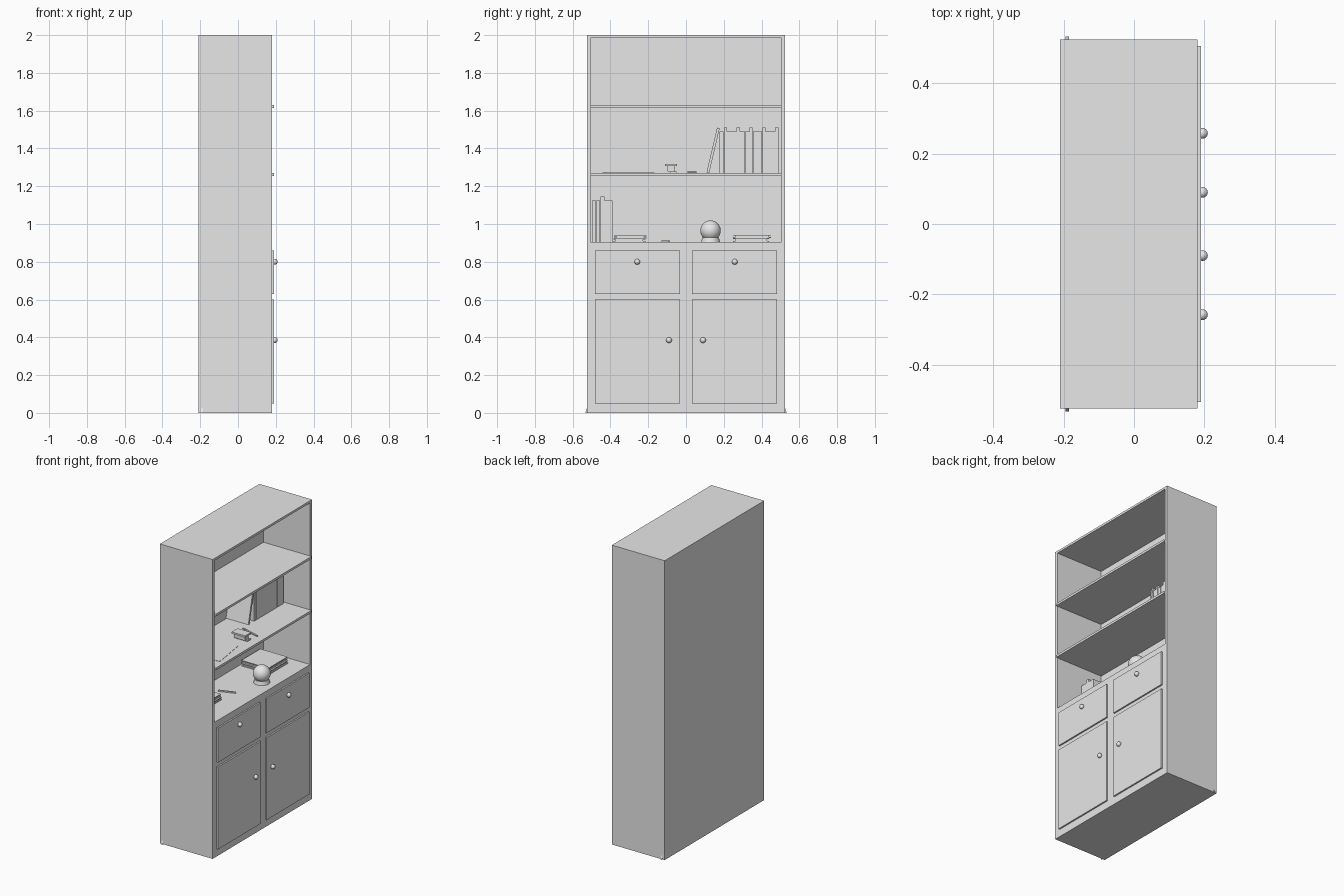
import bpy
import math
from mathutils import Matrix

if "Cube" in bpy.data.objects:
    bpy.data.objects.remove(bpy.data.objects["Cube"], do_unlink=True)

grey = bpy.data.materials.new("plain_grey")
grey.use_nodes = True
grey.diffuse_color = (0.8, 0.8, 0.8, 1)
grey.node_tree.nodes["Principled BSDF"].inputs["Base Color"].default_value = (0.8, 0.8, 0.8, 1)


def box(name, x, y, z):
    """Box from (min, max) ranges on each axis."""
    bpy.ops.mesh.primitive_cube_add(size=1)
    ob = bpy.context.object
    ob.name = name
    ranges = (x, y, z)
    size = Matrix.Diagonal([b - a for a, b in ranges] + [1])
    ob.data.transform(size)
    ob.location = [(a + b) / 2 for a, b in ranges]
    ob.data.materials.append(grey)
    return ob


def ball(name, location, radius):
    bpy.ops.mesh.primitive_uv_sphere_add(segments=24, ring_count=16, radius=radius, location=location)
    ob = bpy.context.object
    ob.name = name
    ob.data.materials.append(grey)
    bpy.ops.object.shade_smooth()
    return ob


def book(name, y, thick, z, height, depth=0.16):
    """Upright hardback: two covers, a spine and a recessed page block."""
    x0, x1 = -0.165, -0.165 + depth
    cover = 0.003
    box(name + "_cover_a", (x0, x1), (y, y + cover), (z, z + height))
    box(name + "_cover_b", (x0, x1), (y + thick - cover, y + thick), (z, z + height))
    box(name + "_spine", (x1 - cover, x1), (y + cover, y + thick - cover), (z, z + height))
    box(name + "_pages", (x0, x1 - cover), (y + cover, y + thick - cover), (z, z + height - 0.006))


def flat_book(name, x, y, z):
    """Lying hardback with pages set in from the covers."""
    cover = 0.005
    box(name + "_bottom", x, y, (z[0], z[0] + cover))
    box(name + "_top", x, y, (z[1] - cover, z[1]))
    box(name + "_pages", (x[0] + 0.005, x[1] - 0.005), (y[0] + 0.012, y[1] - 0.012),
        (z[0] + cover, z[1] - cover))


# Carcass with the open shelf space hollowed out
COUNTER, SHELF = 0.905, 1.27
carcass = box("carcass", (-0.21, 0.18), (-0.525, 0.525), (0, 2))
cutter = box("opening_cutter", (-0.165, 0.4), (-0.505, 0.505), (COUNTER, 1.985))
cutter.hide_render = True
cut = carcass.modifiers.new("opening", "BOOLEAN")
cut.object = cutter
cut.solver = "EXACT"
bpy.context.view_layer.objects.active = carcass
bpy.ops.object.modifier_apply(modifier="opening")
bpy.data.objects.remove(cutter, do_unlink=True)

# Shelves
for name, top in (("upper_shelf", 1.63), ("middle_shelf", SHELF)):
    box(name, (-0.17, 0.19), (-0.506, 0.506), (top - 0.015, top))

# Drawers, doors and round knobs, plus small foot wedges
for side, s in (("left", 1), ("right", -1)):
    y = sorted((0.032 * s, 0.482 * s))
    box(side + "_drawer", (0.17, 0.19), y, (0.63, 0.86))
    box(side + "_door", (0.17, 0.19), y, (0.05, 0.6))
    ball(side + "_drawer_knob", (0.195, 0.258 * s, 0.8), 0.015)
    ball(side + "_door_knob", (0.195, 0.09 * s, 0.385), 0.015)
    wedge = box(side + "_foot_wedge", (-0.195, -0.185), sorted((0.52 * s, 0.533 * s)), (0, 0.04))
    for v in wedge.data.vertices:
        if v.co.z > 0:
            v.co.y = -s * 0.0065

# Row of books on the middle shelf, every third one taller
y = 0.178
for i in range(14):
    thick = (0.022, 0.018, 0.028)[i % 3]
    book(f"shelf_book_{i}", y, thick - 0.001, SHELF, 0.24 if i % 3 == 1 else 0.22)
    y += thick

# Book leaning against the row
leaning = box("leaning_book", (-0.165, 0), (-0.007, 0.007), (0, 0.243))
leaning.data.transform(Matrix.Translation((0, 0, 0.1215)))
leaning.location = (-0.083, 0.116, SHELF + 0.002)
leaning.rotation_euler.x = -math.atan2(0.055, 0.235)

# Desk stand, pen and loose sheet on the middle shelf
box("stand_base", (0.03, 0.13), (-0.085, -0.05), (SHELF, SHELF + 0.008))
box("stand_post", (0.04, 0.12), (-0.098, -0.062), (SHELF + 0.008, SHELF + 0.036))
box("stand_top", (0.03, 0.13), (-0.11, -0.047), (SHELF + 0.036, SHELF + 0.048))
box("shelf_pen", (0, 0.14), (0.025, 0.035), (SHELF, SHELF + 0.007)).rotation_euler.z = -0.3
box("loose_sheet", (-0.05, 0.14), (-0.43, -0.18), (SHELF, SHELF + 0.002)).rotation_euler.z = 0.15

# Upright books on the counter
y = -0.497
for i in range(5):
    book(f"counter_book_{i}", y, 0.021, COUNTER, 0.24 if i == 2 else 0.22)
    y += 0.022

# Lying books and pen on the counter
flat_book("stacked_book_low", (-0.15, 0.03), (-0.385, -0.215), (COUNTER, COUNTER + 0.018))
flat_book("stacked_book_high", (-0.15, 0.02), (-0.38, -0.21), (COUNTER + 0.018, COUNTER + 0.034))
flat_book("wide_book_low", (-0.15, 0.06), (0.25, 0.44), (COUNTER, COUNTER + 0.02))
flat_book("wide_book_high", (-0.15, 0.05), (0.25, 0.45), (COUNTER + 0.02, COUNTER + 0.038))
box("counter_pen", (-0.06, 0.05), (-0.112, -0.102), (COUNTER, COUNTER + 0.008)).rotation_euler.z = 0.35

# Globe on a round base
ball("globe", (0.085, 0.13, 0.965), 0.054)
bpy.ops.mesh.primitive_cone_add(vertices=24, radius1=0.05, radius2=0.044, depth=0.024,
                                location=(0.085, 0.13, COUNTER + 0.012))
base = bpy.context.object
base.name = "globe_base"
base.data.materials.append(grey)
bpy.ops.object.shade_smooth_by_angle()
